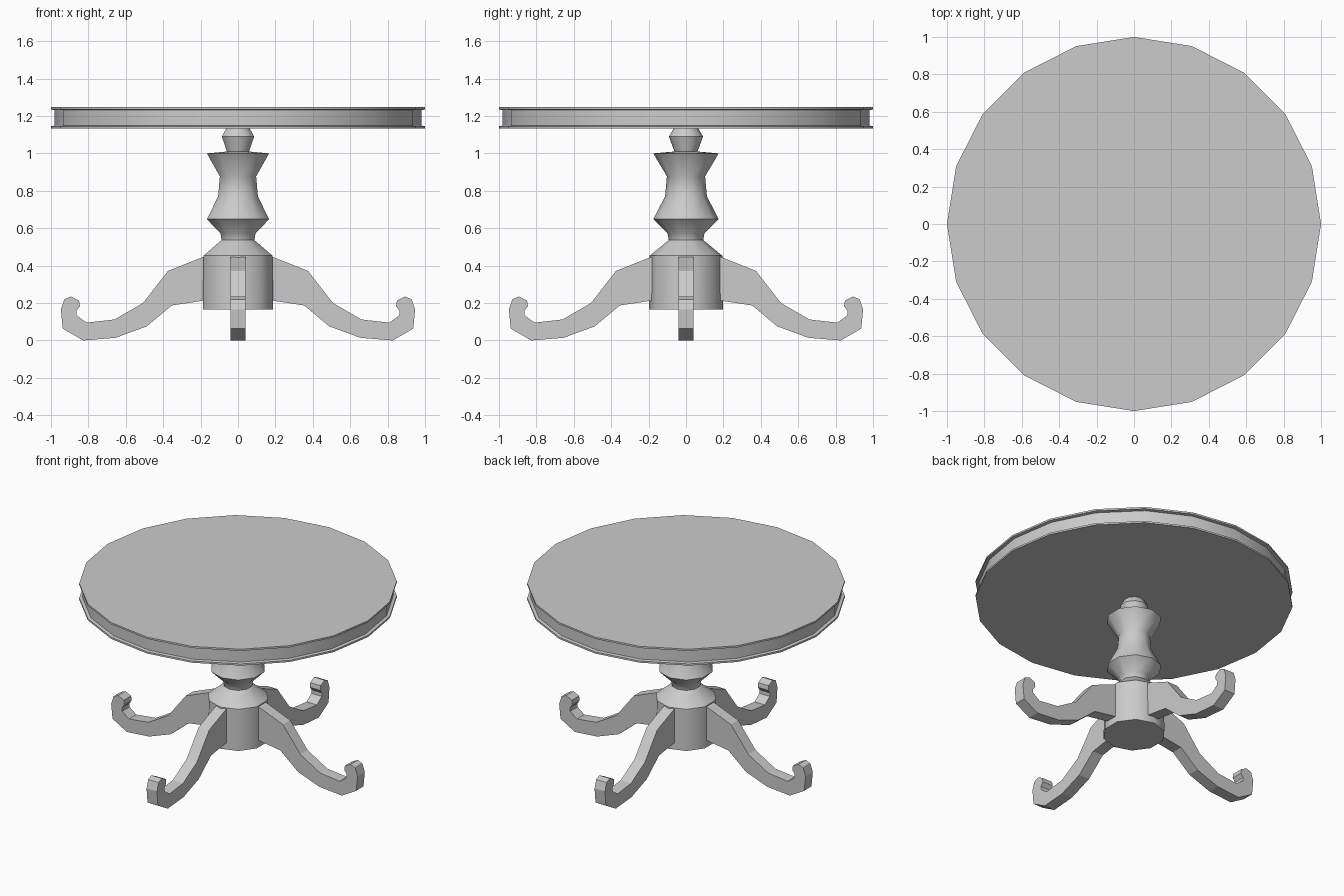
import bpy, bmesh, math
from mathutils import Matrix

if "Cube" in bpy.data.objects:
    bpy.data.objects.remove(bpy.data.objects["Cube"])


def finish(bm, name, smooth_angle=None):
    bmesh.ops.recalc_face_normals(bm, faces=bm.faces)
    if smooth_angle:
        for f in bm.faces:
            f.smooth = True
        for e in bm.edges:
            e.smooth = e.calc_face_angle(0) < math.radians(smooth_angle)
    mesh = bpy.data.meshes.new(name)
    bm.to_mesh(mesh)
    bm.free()
    obj = bpy.data.objects.new(name, mesh)
    bpy.context.collection.objects.link(obj)
    return obj


def turned(name, profile, sides, start):
    """Closed lathe form from (radius, z) points, capped at both ends."""
    bm = bmesh.new()
    rings = []
    for r, z in profile:
        angles = [start + math.tau * i / sides for i in range(sides)]
        rings.append([bm.verts.new((r * math.cos(a), r * math.sin(a), z)) for a in angles])
    for low, high in zip(rings, rings[1:]):
        for i in range(sides):
            j = (i + 1) % sides
            bm.faces.new((low[i], low[j], high[j], high[i]))
    bm.faces.new(rings[0][::-1])
    bm.faces.new(rings[-1])
    return finish(bm, name, 40)


def leg(name, outline, width, angle):
    """Flat board cut to an (x, z) outline, turned about the pedestal."""
    bm = bmesh.new()
    face = bm.faces.new([bm.verts.new((x, -width / 2, z)) for x, z in outline])
    ext = bmesh.ops.extrude_face_region(bm, geom=[face])
    moved = [v for v in ext["geom"] if isinstance(v, bmesh.types.BMVert)]
    bmesh.ops.translate(bm, verts=moved, vec=(0, width, 0))
    bmesh.ops.rotate(bm, verts=bm.verts, matrix=Matrix.Rotation(angle, 3, 'Z'))
    return finish(bm, name)


# Table top with a recessed edge band
turned("table_top", [(1.0, 1.133), (1.0, 1.145), (0.98, 1.149), (0.98, 1.231),
                     (1.0, 1.235), (1.0, 1.247)], 20, 0)

# Turned pedestal
turned("pedestal", [(0.197, 0.165), (0.194, 0.453), (0.092, 0.537), (0.099, 0.573),
                    (0.175, 0.648), (0.112, 0.77), (0.102, 0.877), (0.175, 1.0),
                    (0.062, 1.01), (0.091, 1.09), (0.065, 1.135)], 10, math.pi / 2)

# Four scrolled legs
outline = [(0.15, 0.452), (0.19, 0.445), (0.374, 0.372), (0.508, 0.2), (0.66, 0.112),
           (0.81, 0.095), (0.862, 0.134), (0.864, 0.158), (0.845, 0.183), (0.85, 0.214),
           (0.893, 0.235), (0.929, 0.22), (0.947, 0.165), (0.937, 0.063), (0.828, 0.0),
           (0.655, 0.014), (0.488, 0.075), (0.354, 0.187), (0.19, 0.212), (0.15, 0.218)]
for i, side in enumerate(("right", "back", "left", "front")):
    leg(side + "_leg", outline, 0.08, i * math.pi / 2)
